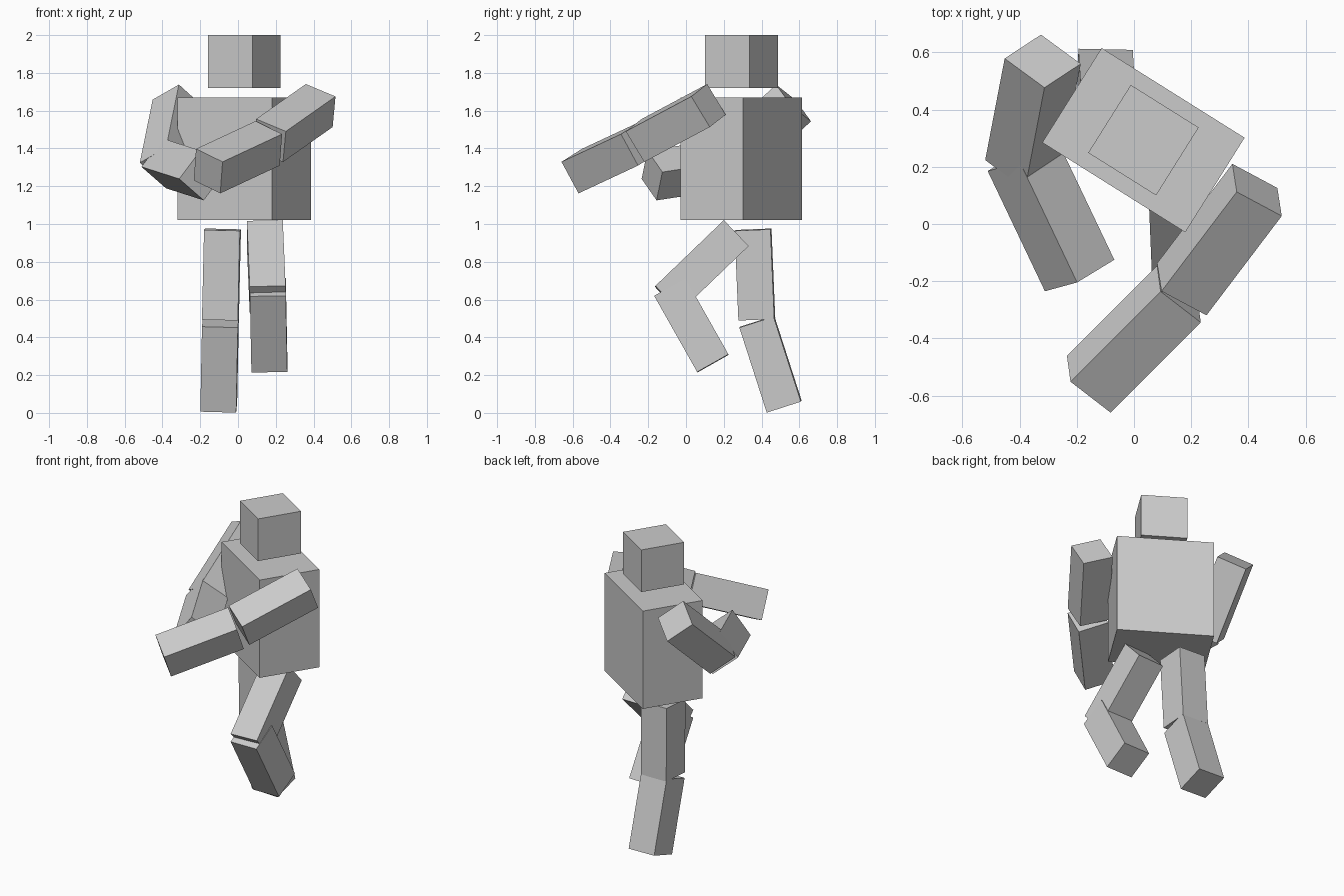
import bpy, math
from mathutils import Vector, Matrix

if "Cube" in bpy.data.objects:
    bpy.data.objects.remove(bpy.data.objects["Cube"])

TURN = math.radians(-32.1)   # body is twisted about z
THICK = 0.19                 # square section of every limb


def block(name, size, matrix):
    bpy.ops.mesh.primitive_cube_add(size=1)
    ob = bpy.context.object
    ob.name = ob.data.name = name
    ob.data.transform(Matrix.Diagonal((*size, 1)))
    ob.matrix_world = matrix
    return ob


def upright(name, size, centre):
    return block(name, size, Matrix.Translation(centre) @ Matrix.Rotation(TURN, 4, 'Z'))


def limb(name, start, end, side):
    """Square bar from start to end; side is the direction one face looks in."""
    a, b = Vector(start), Vector(end)
    z = (a - b).normalized()
    s = Vector(side)
    x = (s - z * s.dot(z)).normalized()
    y = z.cross(x)
    rot = Matrix((x, y, z)).transposed().to_4x4()
    return block(name, (THICK, THICK, (a - b).length),
                 Matrix.Translation((a + b) / 2) @ rot)


# Torso and head
upright("torso", (0.59, 0.39, 0.65), (0.033, 0.293, 1.345))
upright("head", (0.28, 0.28, 0.28), (0.033, 0.293, 1.86))

# Arms and legs: name, start, end, side direction
limbs = [
    ("left_upper_arm", (-0.319, 0.569, 1.641), (-0.387, 0.214, 1.307), (-0.13, -0.08, 0.124)),
    ("left_forearm", (-0.39, 0.24, 1.321), (-0.19, -0.18, 1.257), (0.13, 0.08, -0.114)),
    ("right_upper_arm", (0.43, 0.119, 1.627), (0.167, -0.228, 1.442), (-0.015, 0.1, -0.164)),
    ("right_forearm", (0.157, -0.245, 1.427), (-0.158, -0.56, 1.28), (-0.015, 0.09, -0.172)),
    ("left_thigh", (-0.082, 0.355, 0.97), (-0.093, 0.375, 0.495), (1, -0.03, 0)),
    ("left_shin", (-0.093, 0.375, 0.483), (-0.102, 0.52, 0.033), (1, -0.03, 0)),
    ("right_thigh", (0.142, 0.264, 0.95), (0.157, -0.098, 0.602), (1, 0, 0)),
    ("right_shin", (0.158, -0.085, 0.665), (0.166, 0.1425, 0.262), (1, 0, 0)),
]
for spec in limbs:
    limb(*spec)
